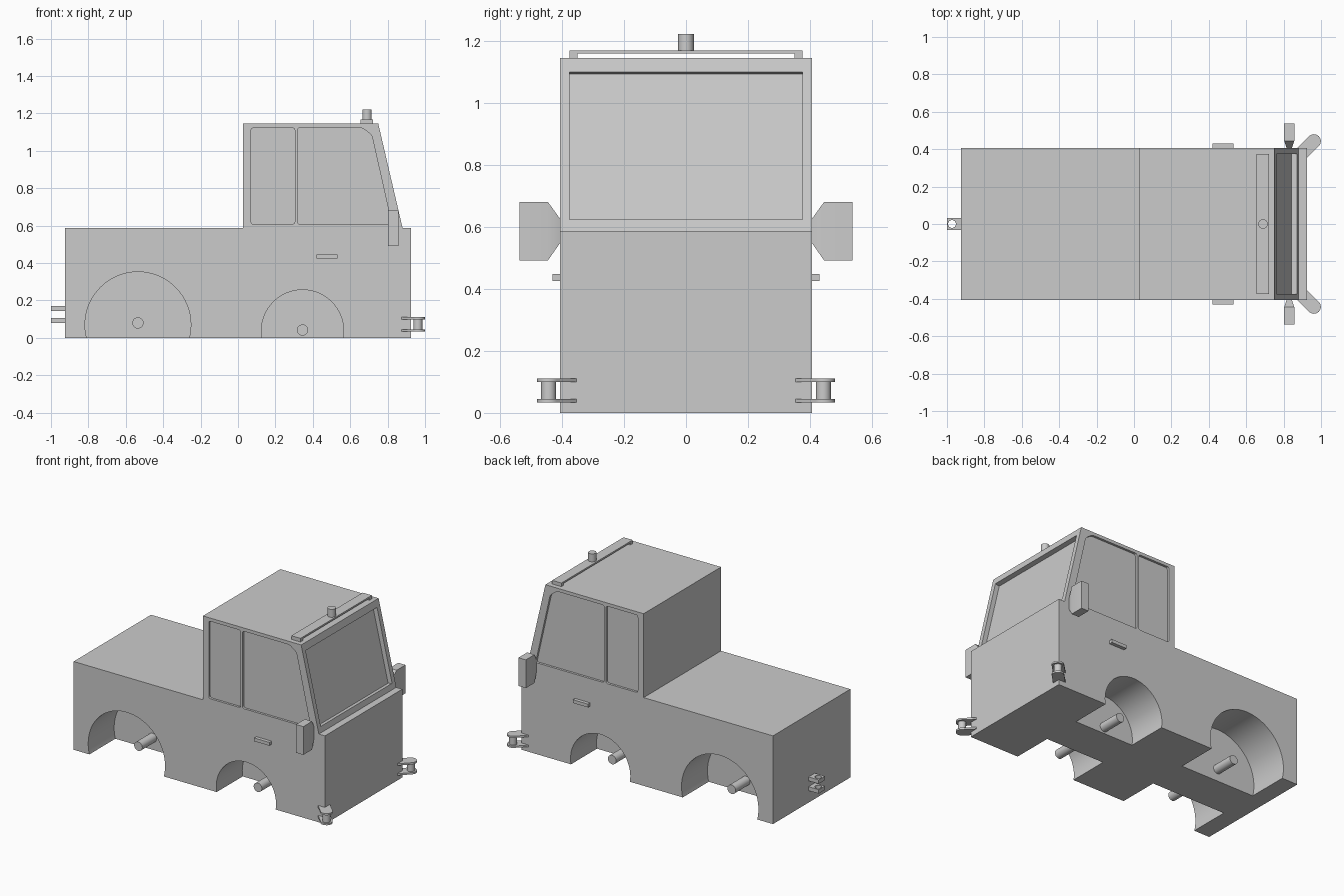
import bpy, bmesh, math
from mathutils import Matrix, Vector

cube = bpy.data.objects.get("Cube")
if cube:
    bpy.data.objects.remove(cube, do_unlink=True)

grey = bpy.data.materials.new("plain grey")
grey.use_nodes = True
COLOR = (0.6, 0.6, 0.6, 1)
grey.diffuse_color = COLOR
grey.node_tree.nodes["Principled BSDF"].inputs["Base Color"].default_value = COLOR

HALF = 0.407  # half width of the body


def finish(name, bm):
    bmesh.ops.recalc_face_normals(bm, faces=bm.faces)
    mesh = bpy.data.meshes.new(name)
    bm.to_mesh(mesh)
    bm.free()
    mesh.materials.append(grey)
    ob = bpy.data.objects.new(name, mesh)
    bpy.context.collection.objects.link(ob)
    return ob


def prism(name, points, lo, hi, axis="y"):
    """Extrude an outline, drawn in xz (axis y) or xy (axis z), from lo to hi."""
    place = (lambda a, b, c: (a, c, b)) if axis == "y" else (lambda a, b, c: (a, b, c))
    bm = bmesh.new()
    face = bm.faces.new([bm.verts.new(place(a, b, lo)) for a, b in points])
    ext = bmesh.ops.extrude_face_region(bm, geom=[face])
    verts = [g for g in ext["geom"] if isinstance(g, bmesh.types.BMVert)]
    bmesh.ops.translate(bm, verts=verts, vec=place(0, 0, hi - lo))
    return finish(name, bm)


def box(name, x, y, z):
    return prism(name, [(x[0], z[0]), (x[1], z[0]), (x[1], z[1]), (x[0], z[1])], *y)


def cylinder(name, center, radius, length, axis="z", segments=32):
    bm = bmesh.new()
    bmesh.ops.create_cone(bm, cap_ends=True, segments=segments, radius1=radius,
                          radius2=radius, depth=length)
    if axis == "y":
        bm.transform(Matrix.Rotation(math.pi / 2, 4, "X"))
    bm.transform(Matrix.Translation(center))
    return finish(name, bm)


def cut(target, cutter):
    mod = target.modifiers.new("cut", "BOOLEAN")
    mod.operation = "DIFFERENCE"
    mod.solver = "EXACT"
    mod.object = cutter
    bpy.context.view_layer.objects.active = target
    bpy.ops.object.modifier_apply(modifier=mod.name)
    bpy.data.objects.remove(cutter, do_unlink=True)


def rounded(points, radius=0.015, steps=4):
    """Round each corner of an outline with a short curve."""
    out = []
    pts = [Vector(p) for p in points]
    for i, p in enumerate(pts):
        a = p + (pts[i - 1] - p).normalized() * radius
        b = p + (pts[(i + 1) % len(pts)] - p).normalized() * radius
        for s in range(steps + 1):
            t = s / steps
            out.append(tuple(a * (1 - t) ** 2 + p * 2 * t * (1 - t) + b * t ** 2))
    return out


# Body and cab
body = prism("body", [(-0.925, 0), (0.925, 0), (0.925, 0.587), (0.88, 0.587),
                      (0.75, 1.145), (0.027, 1.145), (0.027, 0.587), (-0.925, 0.587)],
             -HALF, HALF)

# Windscreen recess, square to the sloping front
slope = math.atan2(0.13, 0.558)
bm = bmesh.new()
bmesh.ops.create_cube(bm, size=1)
bm.transform(Matrix.LocRotScale(Vector((0.816, 0, 0.861)),
                                Matrix.Rotation(-slope, 3, "Y"),
                                Vector((0.06, 0.75, 0.488))))
cut(body, finish("windscreen_cutter", bm))

# Wheel arches, axle stubs, side windows, handles, mirrors and front hooks
rear_pane = [(0.07, 0.608), (0.304, 0.608), (0.304, 1.123), (0.07, 1.123)]
front_pane = [(0.318, 0.608), (0.822, 0.608), (0.715, 1.085), (0.665, 1.123), (0.318, 1.123)]
wheels = {"rear": (-0.535, 0.07, 0.283, 0.08), "front": (0.345, 0.037, 0.22, 0.042)}

for side, s in (("left", 1), ("right", -1)):
    for end, (x, z, radius, axle_z) in wheels.items():
        cut(body, cylinder("arch_cutter", (x, s * 0.334, z), radius, 0.4, "y", 64))
        cylinder(f"{end}_axle_{side}", (x, s * 0.2, axle_z), 0.03, 0.17, "y")
    for pane in (rear_pane, front_pane):
        cut(body, prism("pane_cutter", rounded(pane), s * (HALF - 0.015), s * 0.5))

    box(f"door_handle_{side}", (0.42, 0.532), (s * 0.395, s * 0.43), (0.425, 0.447))

    # Mirror: a box whose inner end tapers to the body
    mirror = box(f"mirror_{side}", (0.803, 0.857), (s * 0.445, s * 0.537), (0.492, 0.68))
    bm = bmesh.new()
    bm.from_mesh(mirror.data)
    inner = min(bm.faces, key=lambda f: abs(f.calc_center_median().y))
    neck = bmesh.ops.extrude_face_region(bm, geom=[inner])
    bmesh.ops.delete(bm, geom=[inner], context="FACES_ONLY")
    for v in neck["geom"]:
        if isinstance(v, bmesh.types.BMVert):
            v.co = (0.83 + (v.co.x - 0.83) * 0.5, s * 0.405, 0.587 + (v.co.z - 0.587) * 0.4)
    bmesh.ops.recalc_face_normals(bm, faces=bm.faces)
    bm.to_mesh(mirror.data)
    bm.free()

    # Hook plates point diagonally out of the front corner
    pin = Vector((0.962, s * 0.443))
    turn = s * math.pi / 4
    along = Vector((math.cos(turn), math.sin(turn)))
    across = Vector((-along.y, along.x)) * 0.037
    outline = [pin + across * math.cos(a) + along * 0.037 * math.sin(a)
               for a in (math.pi * k / 16 for k in range(17))]
    outline += [pin - along * 0.14 - across, pin - along * 0.14 + across]
    for level, z in (("lower", 0.033), ("upper", 0.099)):
        prism(f"hook_plate_{level}_{side}", [tuple(p) for p in outline], z, z + 0.012, "z")
    cylinder(f"hook_pin_{side}", (pin.x, pin.y, 0.072), 0.024, 0.06)

# Rear hitch plates with a pin hole
for level, z in (("lower", 0.08), ("upper", 0.145)):
    plate = box(f"hitch_plate_{level}", (-1, -0.91), (-0.033, 0.033), (z, z + 0.026))
    cut(plate, cylinder("hole_cutter", (-0.973, 0, z), 0.021, 0.2))

# Roof bar on two feet, with a beacon
box("roof_bar", (0.655, 0.722), (-0.375, 0.375), (1.158, 1.169))
for side, s in (("left", 1), ("right", -1)):
    box(f"roof_bar_foot_{side}", (0.655, 0.722), (s * 0.35, s * 0.375), (1.143, 1.16))
cylinder("beacon", (0.69, 0, 1.194), 0.025, 0.055)

bpy.ops.object.select_all(action="DESELECT")
for ob in bpy.context.scene.objects:
    if ob.type == "MESH":
        ob.select_set(True)
        bpy.context.view_layer.objects.active = ob
bpy.ops.object.shade_smooth_by_angle(angle=math.radians(30))
